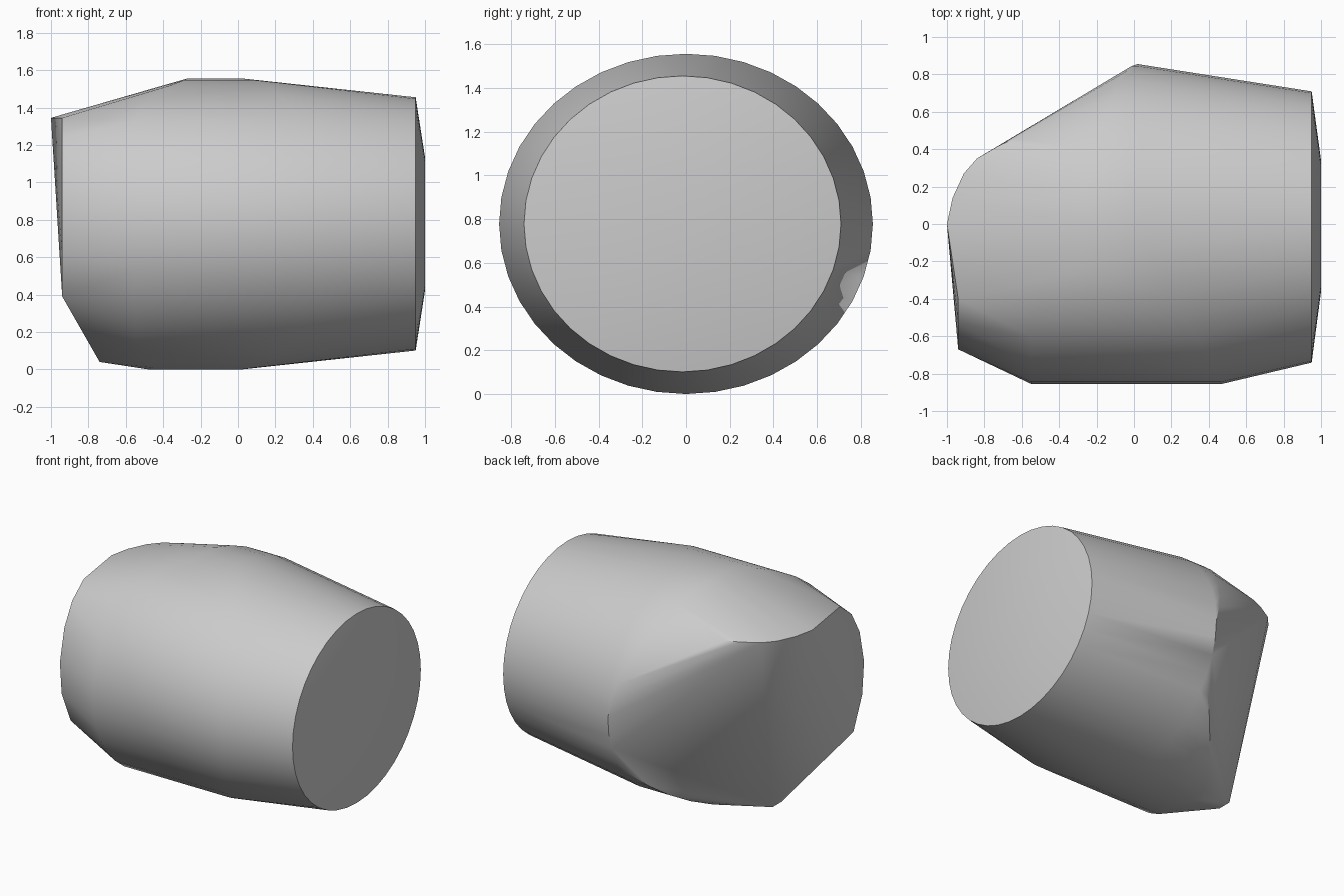
import bpy, bmesh, math

cube = bpy.data.objects.get("Cube")
if cube:
    bpy.data.objects.remove(cube, do_unlink=True)

MID_Z = 0.778
SEGMENTS = 40


def lerp_table(table, value):
    for (a, xa), (b, xb) in zip(table, table[1:]):
        if a <= value <= b:
            return xa + (xb - xa) * (value - a) / (b - a)


def ring(x_at, ry, rz, y_mid=0.0):
    """Elliptical ring around the x axis; x_at gives x for an angle in degrees."""
    points = []
    for i in range(SEGMENTS):
        deg = 360 * i / SEGMENTS
        t = math.radians(deg)
        points.append((x_at(deg), y_mid + ry * math.cos(t), MID_Z + rz * math.sin(t)))
    return points


# Shallow domed cap at the round end
points = ring(lambda d: 1.0, 0.35, 0.355, -0.01)
points += ring(lambda d: 0.95, 0.725, 0.677, -0.016)

# Widest belt, skewed towards the cap on the front side
points += ring(lambda d: 0.02 + 0.45 * max(0, -math.cos(math.radians(d))), 0.855, 0.778)

# Belt where the facets of the cut end begin
cut_start = [(0, 0.02), (80, -0.27), (97, -0.27), (130, -0.55), (240, -0.55),
             (260, -0.45), (278, -0.5), (330, 0.02), (360, 0.02)]
points += ring(lambda d: lerp_table(cut_start, d), 0.855, 0.778)

# Level rim of the cut end
rim = [(-0.94, -0.4), (-1, 0), (-0.97, 0.14), (-0.91, 0.27), (-0.84, 0.35),
       (-0.72, 0.42), (-0.63, 0.46)]
points += [(x, y, 1.345) for x, y in rim]

# Front side of the end face, then its lower tip
side = [(-0.53, 1.24), (-0.62, 1.08), (-0.67, 0.85), (-0.65, 0.62), (-0.55, 0.39)]
points += [(-0.94, y, z) for y, z in side]
points += [(-0.74, y, 0.04) for y in (-0.02, 0.08)]

# Wrap all outlines into one faceted solid
bm = bmesh.new()
for p in points:
    bm.verts.new(p)
bmesh.ops.remove_doubles(bm, verts=bm.verts, dist=0.002)
bmesh.ops.convex_hull(bm, input=bm.verts)
loose = [v for v in bm.verts if not v.link_faces]
bmesh.ops.delete(bm, geom=loose, context="VERTS")
bmesh.ops.recalc_face_normals(bm, faces=bm.faces)
mesh = bpy.data.meshes.new("barrel_body")
bm.to_mesh(mesh)
bm.free()
body = bpy.data.objects.new("barrel_body", mesh)
bpy.context.collection.objects.link(body)

# Plain grey finish
grey = bpy.data.materials.new("plain_grey")
grey.use_nodes = True
colour = (0.6, 0.6, 0.6, 1)
grey.diffuse_color = colour
grey.node_tree.nodes["Principled BSDF"].inputs["Base Color"].default_value = colour
mesh.materials.append(grey)

bpy.ops.object.select_all(action="DESELECT")
body.select_set(True)
bpy.context.view_layer.objects.active = body
bpy.ops.object.shade_smooth_by_angle(angle=math.radians(30))
